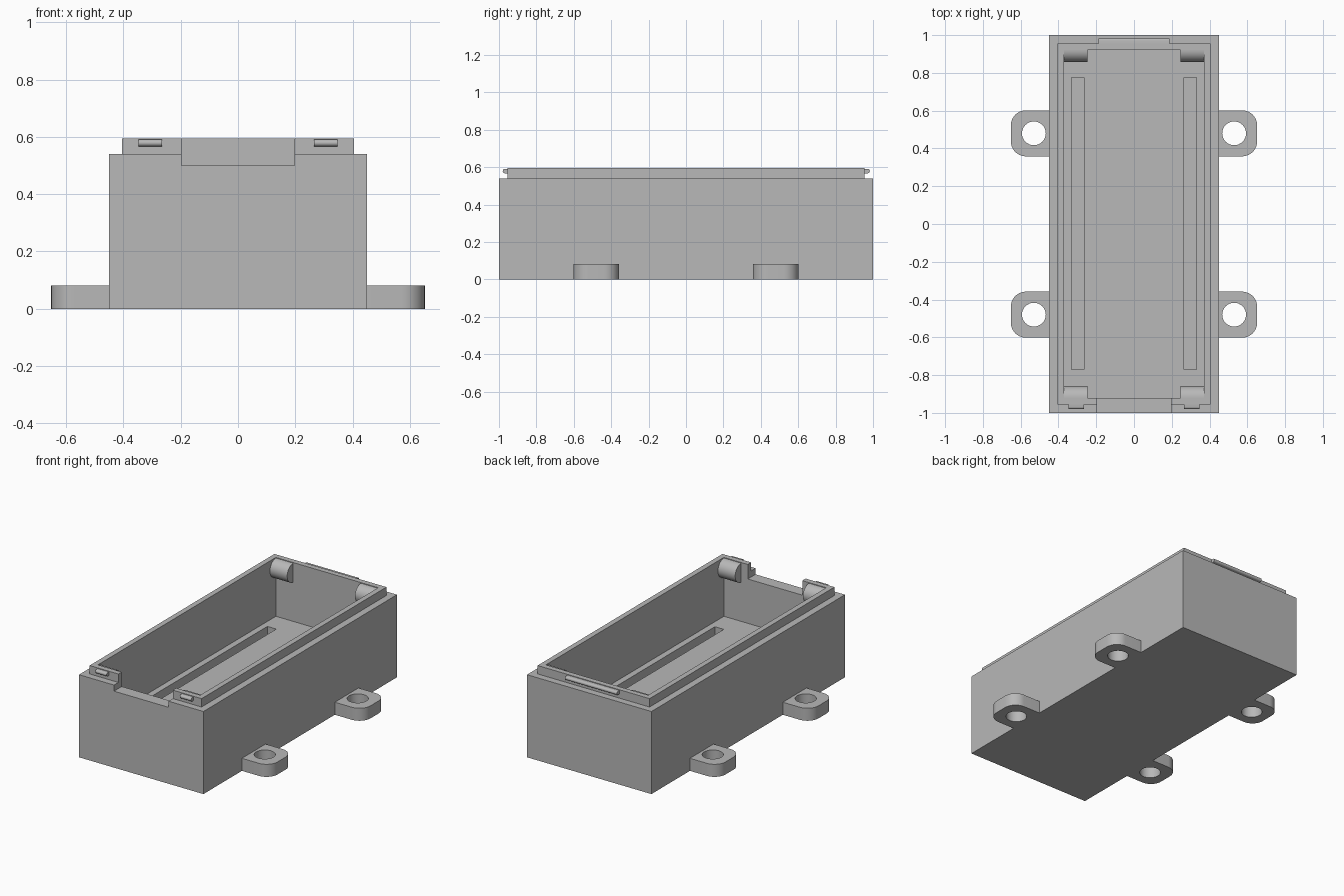
import bpy, bmesh
from math import sin, cos, pi, radians
from mathutils import Vector

cube = bpy.data.objects.get("Cube")
if cube:
    bpy.data.objects.remove(cube, do_unlink=True)

grey = bpy.data.materials.new("plain grey")
grey.use_nodes = True
tone = (0.48, 0.48, 0.48, 1)
grey.diffuse_color = tone
grey.node_tree.nodes["Principled BSDF"].inputs["Base Color"].default_value = tone


def finish(name, bm):
    bmesh.ops.recalc_face_normals(bm, faces=bm.faces)
    mesh = bpy.data.meshes.new(name)
    bm.to_mesh(mesh)
    bm.free()
    obj = bpy.data.objects.new(name, mesh)
    bpy.context.collection.objects.link(obj)
    mesh.materials.append(grey)
    return obj


def prism(name, points, direction):
    """Extrude a closed outline along a direction."""
    bm = bmesh.new()
    face = bm.faces.new([bm.verts.new(p) for p in points])
    out = bmesh.ops.extrude_face_region(bm, geom=[face], use_keep_orig=True)
    verts = [g for g in out["geom"] if isinstance(g, bmesh.types.BMVert)]
    bmesh.ops.translate(bm, verts=verts, vec=Vector(direction))
    return finish(name, bm)


def box(name, x0, x1, y0, y1, z0, z1):
    outline = [(x0, y0, z0), (x1, y0, z0), (x1, y1, z0), (x0, y1, z0)]
    return prism(name, outline, (0, 0, z1 - z0))


def arc(cx, cy, r, start, end, steps):
    angles = [radians(start + (end - start) * i / steps) for i in range(steps + 1)]
    return [(cx + r * cos(a), cy + r * sin(a)) for a in angles]


def cut(obj, cutter):
    mod = obj.modifiers.new("cut", 'BOOLEAN')
    mod.operation = 'DIFFERENCE'
    mod.solver = 'EXACT'
    mod.object = cutter
    cutter.hide_render = True
    bpy.context.view_layer.objects.active = obj
    bpy.ops.object.modifier_apply(modifier=mod.name)
    bpy.data.objects.remove(cutter, do_unlink=True)


def smooth(obj):
    bpy.ops.object.select_all(action='DESELECT')
    obj.select_set(True)
    bpy.context.view_layer.objects.active = obj
    bpy.ops.object.shade_smooth_by_angle(angle=radians(35))


# Housing: stacked rectangular rings, outer wall, stepped lip, then cavity
FLOOR, SHOULDER, RIM = 0.21, 0.54, 0.595
rings = [(0.45, 1, 0), (0.45, 1, SHOULDER), (0.405, 0.955, SHOULDER),
         (0.405, 0.955, RIM), (0.37, 0.92, RIM), (0.37, 0.92, FLOOR)]
bm = bmesh.new()
loops = [[bm.verts.new((sx * x, sy * y, z)) for sx, sy in
          ((-1, -1), (1, -1), (1, 1), (-1, 1))] for x, y, z in rings]
for low, high in zip(loops, loops[1:]):
    for i in range(4):
        j = (i + 1) % 4
        bm.faces.new((low[i], low[j], high[j], high[i]))
bm.faces.new(loops[0])
bm.faces.new(loops[-1])
housing = finish("housing", bm)

# Front cable notch and the two blind floor grooves
cut(housing, box("notch_cutter", -0.197, 0.197, -1.1, -0.85, 0.5, 0.7))
for s in (-1, 1):
    a, b = sorted((s * 0.265, s * 0.33))
    cut(housing, box("groove_cutter", a, b, -0.77, 0.775, FLOOR - 0.1, FLOOR + 0.1))


# Rounded snap tab on the outside of the lip
def snap_tab(name, x0, x1, side, reach):
    nose = arc(0.955 + reach - 0.012, 0.579, 0.012, -90, 90, 8)
    profile = [(0.945, 0.567)] + nose + [(0.945, 0.591)]
    smooth(prism(name, [(x0, side * y, z) for y, z in profile], (x1 - x0, 0, 0)))


snap_tab("back_snap_tab", -0.187, 0.187, 1, 0.028)

for sx, side_name in ((-1, "right"), (1, "left")):
    a, b = sorted((sx * 0.265, sx * 0.347))
    snap_tab(f"front_{side_name}_snap_tab", a, b, -1, 0.025)

    for sy, end_name in ((-1, "front"), (1, "back")):
        # Half-round boss inside each corner of the cavity
        r = 0.062
        profile = arc(-0.92, 0.529, r, -90, 90, 20)
        profile = [(-0.93, 0.529 - r)] + profile + [(-0.93, 0.529 + r)]
        boss = prism(f"{end_name}_{side_name}_corner_boss",
                     [(sx * 0.245, -sy * y * -1 if sy < 0 else -y, z) if sy > 0
                      else (sx * 0.245, y, z) for y, z in profile],
                     (sx * 0.13, 0, 0))
        smooth(boss)

        # Mounting ear with rounded outer corners and a screw hole
        cy, half, rad, tip = sy * 0.48, 0.122, 0.08, 0.652
        outline = [(0.43, -half)]
        outline += arc(tip - rad, -half + rad, rad, -90, 0, 10)
        outline += arc(tip - rad, half - rad, rad, 0, 90, 10)
        outline += [(0.43, half)]
        ear = prism(f"{end_name}_{side_name}_mounting_ear",
                    [(sx * x, cy + y, 0) for x, y in outline], (0, 0, 0.082))
        hole = arc(sx * 0.53, cy, 0.063, 0, 360, 32)[:-1]
        cut(ear, prism("hole_cutter", [(x, y, -0.1) for x, y in hole], (0, 0, 0.3)))
        smooth(ear)
